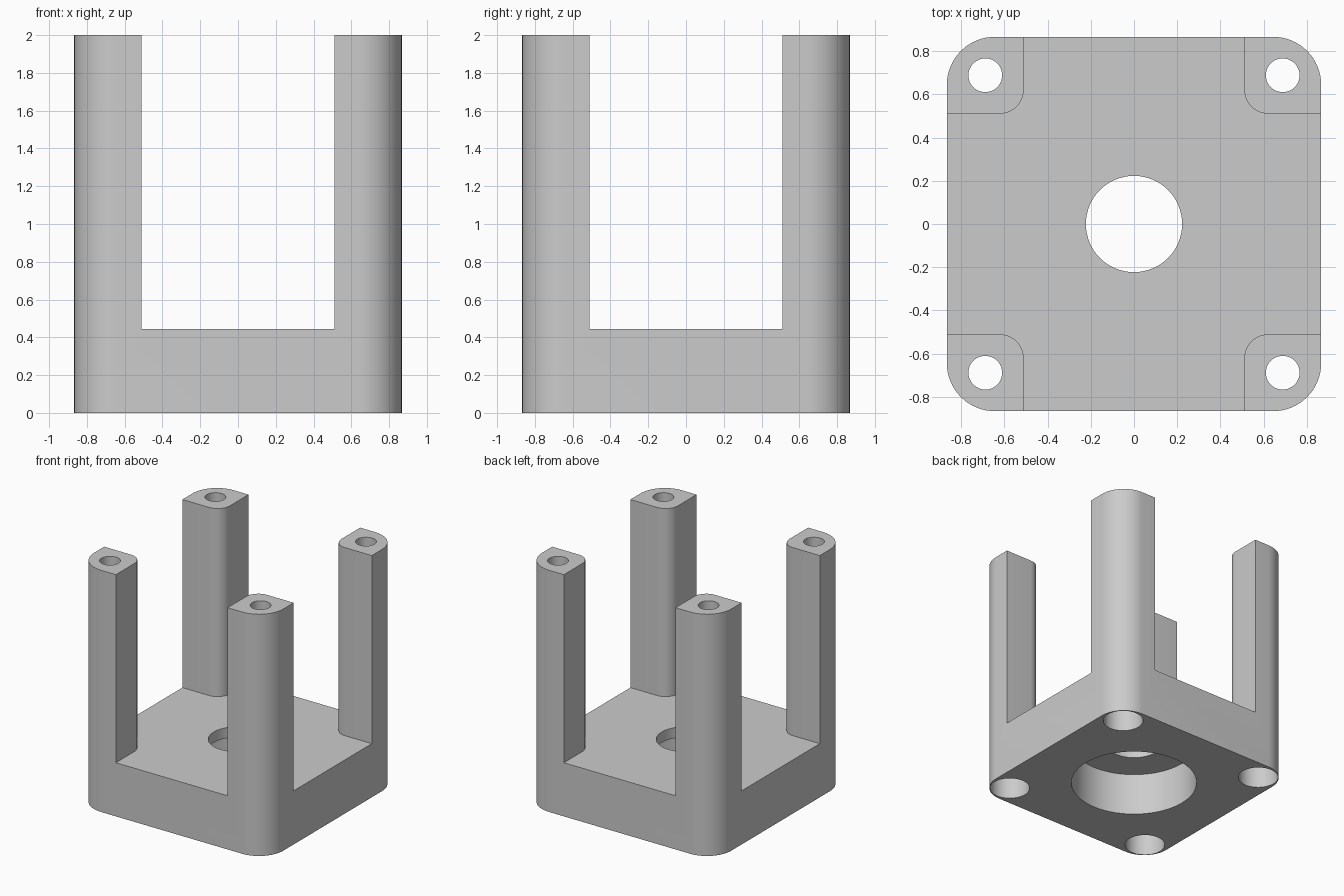
import bpy, bmesh
from math import sin, cos, pi
from mathutils import Vector, Matrix

if "Cube" in bpy.data.objects:
    bpy.data.objects.remove(bpy.data.objects["Cube"])

HALF, HEIGHT, FLOOR = 0.867, 2.0, 0.444      # block size and plate thickness
CORNER_R, POST_IN, POST_R = 0.222, 0.511, 0.111
HOLE_POS, HOLE_R, HEAD_R = 0.689, 0.078, 0.155
BORE_R, POCKET_R, POCKET_TOP = 0.223, 0.489, 0.356

grey = bpy.data.materials.new("plain grey")
grey.use_nodes = True
grey.diffuse_color = (0.6, 0.6, 0.6, 1)
grey.node_tree.nodes["Principled BSDF"].inputs["Base Color"].default_value = (0.6, 0.6, 0.6, 1)


def arc(cx, cy, r, start, sweep, steps):
    return [Vector((cx + r * cos(start + sweep * i / steps),
                    cy + r * sin(start + sweep * i / steps), 0)) for i in range(steps + 1)]


def four_times(points):
    """Repeat a corner outline around the z axis."""
    return [Matrix.Rotation(q * pi / 2, 3, "Z") @ p for q in range(4) for p in points]


def prism(name, outline, z0, z1):
    bm = bmesh.new()
    face = bm.faces.new([bm.verts.new((p.x, p.y, z0)) for p in outline])
    top = bmesh.ops.extrude_face_region(bm, geom=[face])["geom"]
    bmesh.ops.translate(bm, vec=(0, 0, z1 - z0),
                        verts=[v for v in top if isinstance(v, bmesh.types.BMVert)])
    bmesh.ops.recalc_face_normals(bm, faces=bm.faces)
    mesh = bpy.data.meshes.new(name)
    bm.to_mesh(mesh)
    bm.free()
    mesh.materials.append(grey)
    obj = bpy.data.objects.new(name, mesh)
    bpy.context.collection.objects.link(obj)
    return obj


def cut(target, cutter):
    """Subtract the cutter and discard it."""
    cutter.hide_render = True
    mod = target.modifiers.new("cut", "BOOLEAN")
    mod.operation, mod.solver, mod.object = "DIFFERENCE", "EXACT", cutter
    bpy.context.view_layer.objects.active = target
    bpy.ops.object.modifier_apply(modifier=mod.name)
    bpy.data.objects.remove(cutter)


def drill(target, x, y, r, z0, z1, steps=48):
    cut(target, prism("drill", arc(x, y, r, 0, 2 * pi, steps)[:-1], z0, z1))


# Rounded block
c = HALF - CORNER_R
bracket = prism("motor_bracket", four_times(arc(c, c, CORNER_R, 0, pi / 2, 16)), 0, HEIGHT)

# Cross-shaped opening that leaves the base plate and four corner posts
c = POST_IN + POST_R
quarter = [Vector((1.1, POST_IN, 0))] + arc(c, c, POST_R, -pi / 2, -pi / 2, 12) + [Vector((POST_IN, 1.1, 0))]
cut(bracket, prism("opening", four_times(quarter), FLOOR, HEIGHT + 0.2))

# Centre bore with wide pocket underneath
drill(bracket, 0, 0, POCKET_R, -0.1, POCKET_TOP, 96)
drill(bracket, 0, 0, BORE_R, 0.2, FLOOR + 0.1, 64)

# Screw holes through the posts, with head recesses underneath
for x in (-HOLE_POS, HOLE_POS):
    for y in (-HOLE_POS, HOLE_POS):
        drill(bracket, x, y, HEAD_R, -0.1, POCKET_TOP)
        drill(bracket, x, y, HOLE_R, 0.2, HEIGHT + 0.1)

bpy.ops.object.select_all(action="DESELECT")
bracket.select_set(True)
bpy.context.view_layer.objects.active = bracket
bpy.ops.object.shade_smooth_by_angle()
